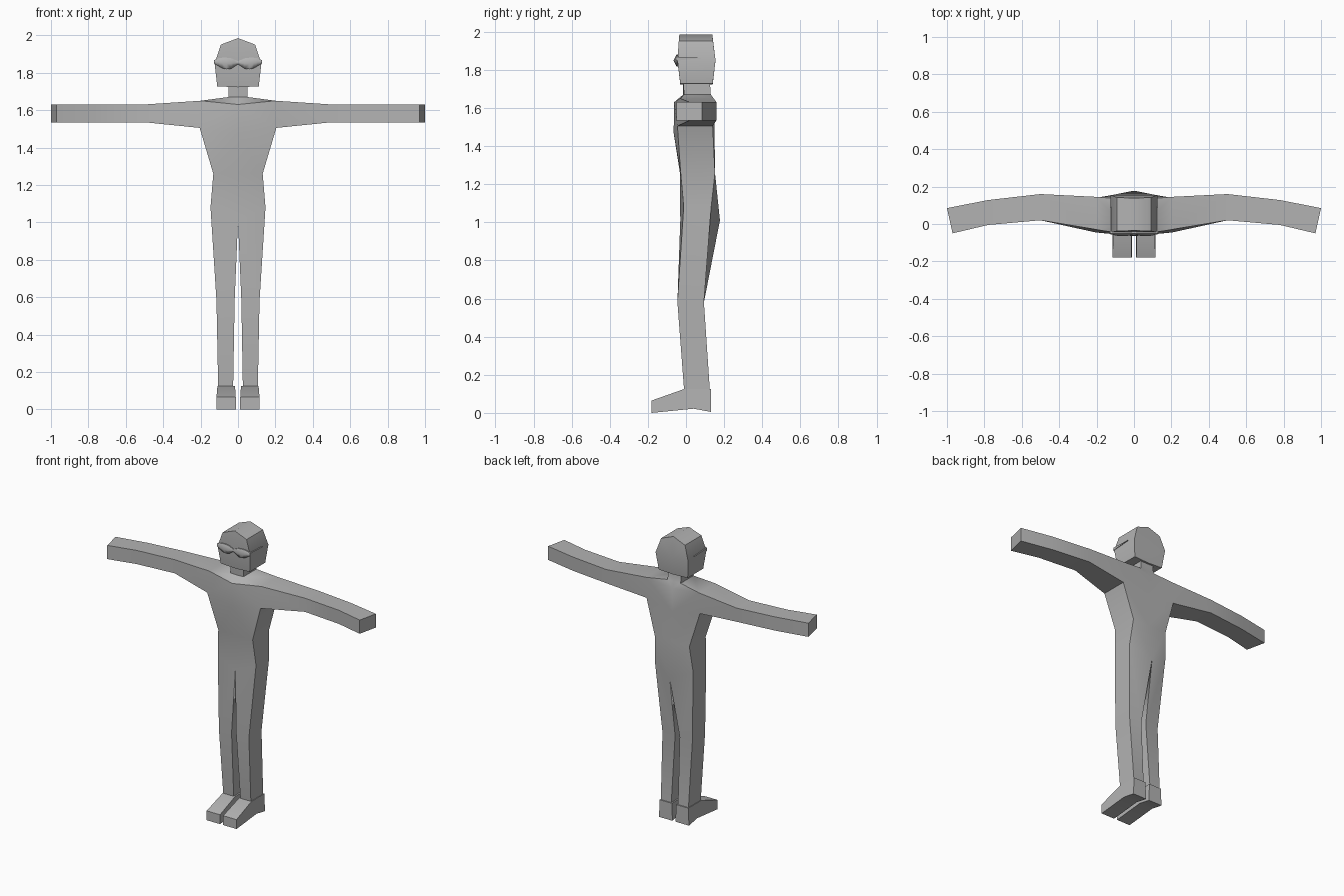
import bpy, bmesh, math

if "Cube" in bpy.data.objects:
    bpy.data.objects.remove(bpy.data.objects["Cube"])

grey = bpy.data.materials.new("plain_grey")
grey.diffuse_color = (0.45, 0.45, 0.45, 1)
grey.use_nodes = True
grey.node_tree.nodes["Principled BSDF"].inputs["Base Color"].default_value = grey.diffuse_color


def finish(name, bm, angle=40, mirror=True):
    """Turn a bmesh into a named object, mirrored across x = 0."""
    bmesh.ops.recalc_face_normals(bm, faces=bm.faces)
    me = bpy.data.meshes.new(name)
    bm.to_mesh(me)
    bm.free()
    me.materials.append(grey)
    ob = bpy.data.objects.new(name, me)
    bpy.context.collection.objects.link(ob)
    bpy.ops.object.select_all(action='DESELECT')
    ob.select_set(True)
    bpy.context.view_layer.objects.active = ob
    if mirror:
        m = ob.modifiers.new("Mirror", 'MIRROR')
        m.use_clip = True
        m.merge_threshold = 0.0005
    bpy.ops.object.shade_smooth_by_angle(angle=math.radians(angle))
    return ob


def slab(points, panels):
    """Front and back panels from (x, z, front y, back y), walled round the outline."""
    bm = bmesh.new()
    front = {k: bm.verts.new((p[0], p[2], p[1])) for k, p in points.items()}
    back = {k: bm.verts.new((p[4] if len(p) > 4 else p[0], p[3], p[1])) for k, p in points.items()}
    edges = {}
    for panel in panels:
        names = panel.split()
        bm.faces.new([front[n] for n in names])
        bm.faces.new([back[n] for n in reversed(names)])
        for a, b in zip(names, names[1:] + names[:1]):
            edges.setdefault(frozenset((a, b)), []).append((a, b))
    for uses in edges.values():
        a, b = uses[0]
        if len(uses) == 1 and (points[a][0] > 0 or points[b][0] > 0):
            bm.faces.new([front[a], front[b], back[b], back[a]])
    return bm


# Body: neck, torso, arms and legs as one continuous half
body = {
    "neck_top_c": (0, 1.74, -0.015, 0.125), "neck_top": (0.05, 1.74, -0.015, 0.125),
    "neck_c": (0, 1.67, -0.015, 0.13), "neck": (0.05, 1.67, -0.01, 0.13),
    "chest_c": (0, 1.63, -0.062, 0.15), "rib_c": (0, 1.47, -0.065, 0.15),
    "shoulder": (0.2, 1.65, -0.03, 0.145), "armpit": (0.205, 1.505, -0.045, 0.14),
    "elbow_t": (0.5, 1.63, 0.02, 0.16), "elbow_b": (0.5, 1.535, 0.02, 0.16),
    "fore_t": (0.78, 1.63, -0.005, 0.128), "fore_b": (0.78, 1.535, -0.005, 0.128),
    "hand_t": (0.97, 1.63, -0.05, 0.085, 1.0), "hand_b": (0.97, 1.535, -0.05, 0.085, 1.0),
    "waist_c": (0, 1.26, -0.032, 0.152), "waist": (0.132, 1.26, -0.028, 0.152),
    "hip": (0.147, 1.08, -0.012, 0.132), "crotch": (0, 1.01, -0.03, 0.178),
    "knee": (0.115, 0.58, -0.045, 0.094), "knee_in": (0.018, 0.58, -0.045, 0.094),
    "ankle": (0.106, 0.12, -0.01, 0.125), "ankle_in": (0.026, 0.12, -0.01, 0.125),
}
finish("body", slab(body, [
    "neck_top_c neck_top neck neck_c",
    "neck_c neck shoulder chest_c",
    "chest_c shoulder armpit rib_c",
    "shoulder elbow_t elbow_b armpit",
    "elbow_t fore_t fore_b elbow_b",
    "fore_t hand_t hand_b fore_b",
    "rib_c armpit waist waist_c",
    "waist_c waist hip crotch",
    "crotch hip knee knee_in",
    "knee_in knee ankle ankle_in",
]))

# Feet: side profile (y, z) swept across the width
profile = [(0.132, 0.125), (-0.01, 0.125), (-0.18, 0.065), (-0.18, 0.0), (0.04, 0.022), (0.132, 0.005)]
bm = bmesh.new()
rings = [[bm.verts.new((x + (s if z > 0.1 else 0), y, z)) for y, z in profile]
         for x, s in ((0.012, 0.004), (0.115, -0.005))]
for r in rings:
    bm.faces.new(r)
for i in range(6):
    j = (i + 1) % 6
    bm.faces.new([rings[0][i], rings[0][j], rings[1][j], rings[1][i]])
finish("foot", bm, 30)

# Head: hooded block
head = {
    "crown_c": (0, 1.985, -0.035, 0.138), "crown": (0.092, 1.95, -0.038, 0.142),
    "brow_c": (0, 1.85, -0.045, 0.155), "temple": (0.125, 1.85, -0.045, 0.155),
    "chin_c": (0, 1.722, -0.03, 0.14), "chin": (0.111, 1.727, -0.03, 0.14),
}
finish("head", slab(head, ["crown_c crown temple brow_c", "brow_c temple chin chin_c"]), 35)

# Glasses: domed lens strip, (x, bottom z, top z)
outline = [(0, 1.845, 1.862), (0.015, 1.836, 1.868), (0.035, 1.822, 1.877), (0.06, 1.818, 1.88),
           (0.085, 1.824, 1.88), (0.105, 1.836, 1.877), (0.125, 1.848, 1.868)]
bm = bmesh.new()
cols = []
for x, lo, hi in outline:
    mid, rise = (lo + hi) / 2, 0.25 * (hi - lo)
    cols.append([bm.verts.new((x, y, z)) for y, z in (
        (-0.04, lo), (-0.05, lo), (-0.05 - rise, mid), (-0.05, hi), (-0.04, hi))])
for a, b in zip(cols, cols[1:]):
    for i in range(5):
        j = (i + 1) % 5
        bm.faces.new([a[i], b[i], b[j], a[j]])
bm.faces.new(cols[-1])
finish("glasses_lens", bm, 60)

# Glasses arms: thin wedges tapering back along the head
bm = bmesh.new()
wedge = [[bm.verts.new((x, y, z)) for y, z in ((-0.05, 1.848), (-0.05, 1.868), (0.09, 1.862))]
         for x in (0.118, 0.128)]
for w in wedge:
    bm.faces.new(w)
for i in range(3):
    j = (i + 1) % 3
    bm.faces.new([wedge[0][i], wedge[0][j], wedge[1][j], wedge[1][i]])
finish("glasses_arm", bm, 30)
